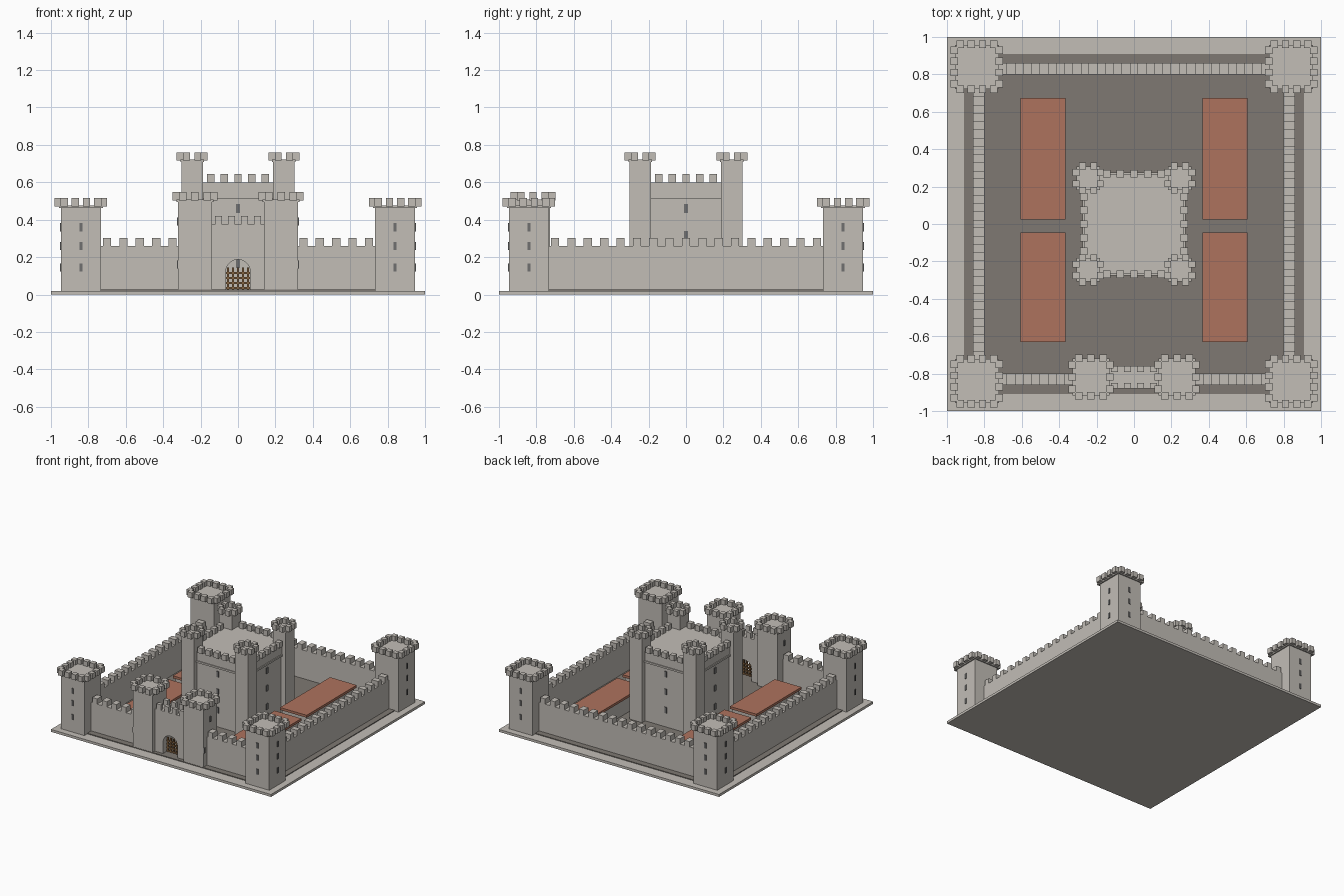
import bpy, bmesh, math
from mathutils import Matrix, Vector

if "Cube" in bpy.data.objects:
    bpy.data.objects.remove(bpy.data.objects["Cube"])


def material(name, rgb):
    m = bpy.data.materials.new(name)
    m.diffuse_color = (*rgb, 1)
    m.use_nodes = True
    m.node_tree.nodes["Principled BSDF"].inputs["Base Color"].default_value = m.diffuse_color
    return m


STONE = material("stone", (0.54, 0.51, 0.47))
FLOOR = material("courtyard", (0.21, 0.19, 0.17))
SLIT = material("slit", (0.16, 0.16, 0.16))
TILE = material("roof_tile", (0.42, 0.17, 0.11))
WOOD = material("wood", (0.22, 0.12, 0.05))


def finish(name, bm, mat):
    me = bpy.data.meshes.new(name)
    bm.to_mesh(me)
    bm.free()
    me.materials.append(mat)
    ob = bpy.data.objects.new(name, me)
    bpy.context.collection.objects.link(ob)
    return ob


def boxes(name, items, mat=STONE):
    """One object from boxes given as (x0, x1, y0, y1, z0, z1)."""
    bm = bmesh.new()
    for x0, x1, y0, y1, z0, z1 in items:
        mid = Vector(((x0 + x1) / 2, (y0 + y1) / 2, (z0 + z1) / 2))
        size = Matrix.Diagonal((x1 - x0, y1 - y0, z1 - z0, 1))
        bmesh.ops.create_cube(bm, size=1, matrix=Matrix.Translation(mid) @ size)
    return finish(name, bm, mat)


def block(x, y, hx, hy, z0, z1):
    return (x - hx, x + hx, y - hy, y + hy, z0, z1)


def merlon_ring(x, y, edge, count, step, z0, z1, h=0.02):
    out = []
    for i in range(count):
        t = (i - (count - 1) / 2) * step
        for s in (-1, 1):
            out.append(block(x + t, y + s * edge, h, h, z0, z1))
            out.append(block(x + s * edge, y + t, h, h, z0, z1))
    return out


def tower(name, x, y, half, top, cap, count, step, h=0.02):
    boxes(name, [block(x, y, half, half, 0.02, top),
                 block(x, y, cap, cap, top, top + 0.013)])
    boxes(name + "_merlons",
          merlon_ring(x, y, cap + 0.003, count, step, top + 0.008, top + 0.052, h))


# Ground
boxes("base", [block(0, 0, 1, 1, 0, 0.02)])
boxes("courtyard", [block(0, 0, 0.91, 0.91, 0.02, 0.026)], FLOOR)

# Corner towers with slits on the outward faces
slits = []
for sx in (-1, 1):
    for sy in (-1, 1):
        tower("corner_tower", sx * 0.84, sy * 0.84, 0.107, 0.463, 0.117, 4, 0.06)
        for z in (0.145, 0.26, 0.36):
            slits.append(block(sx * 0.84, sy * 0.947, 0.008, 0.006, z - 0.022, z + 0.022))
            slits.append(block(sx * 0.947, sy * 0.84, 0.006, 0.008, z - 0.022, z + 0.022))

# Curtain walls with battlements
for s in (-1, 1):
    side, cross = [block(s * 0.83, 0, 0.03, 0.75, 0.02, 0.26)], []
    if s > 0:
        cross.append(block(0, 0.83, 0.75, 0.03, 0.02, 0.26))
    else:
        cross += [block(t * 0.53, -0.83, 0.22, 0.03, 0.02, 0.26) for t in (-1, 1)]
    for i in range(17):
        t = (i - 8) * 0.0875
        side.append(block(s * 0.83, t, 0.03, 0.022, 0.26, 0.303))
        if s > 0 or abs(t) > 0.33:
            cross.append(block(t, s * 0.83, 0.022, 0.03, 0.26, 0.303))
    boxes("side_wall", side)
    boxes("back_wall" if s > 0 else "front_wall", cross)

# Gate towers
for s in (-1, 1):
    tower("gate_tower", s * 0.23, -0.818, 0.09, 0.495, 0.098, 3, 0.065)
    for z in (0.16, 0.39):
        slits.append(block(s * 0.32, -0.818 if z > 0.3 else -0.895, 0.006, 0.008, z - 0.022, z + 0.022))

# Gatehouse with an arched passage
outline = [(-0.145, 0.02), (-0.065, 0.02)]
outline += [(-0.065 * math.cos(math.pi * i / 12), 0.122 + 0.065 * math.sin(math.pi * i / 12))
            for i in range(13)]
outline += [(0.065, 0.02), (0.145, 0.02), (0.145, 0.375), (-0.145, 0.375)]
bm = bmesh.new()
face = bm.faces.new([bm.verts.new((x, -0.88, z)) for x, z in outline])
ext = bmesh.ops.extrude_face_region(bm, geom=[face])
bmesh.ops.translate(bm, vec=(0, 0.12, 0),
                    verts=[v for v in ext["geom"] if isinstance(v, bmesh.types.BMVert)])
bmesh.ops.recalc_face_normals(bm, faces=bm.faces)
finish("gatehouse", bm, STONE)
boxes("gatehouse_merlons", [block((i - 1.5) * 0.07, y, 0.019, 0.015, 0.375, 0.42)
                            for i in range(4) for y in (-0.865, -0.775)])

# Portcullis bars
bars = [block((i - 2) * 0.027, -0.83, 0.005, 0.005, 0.02, 0.145) for i in range(5)]
bars += [block(0, -0.83, 0.065, 0.006, z - 0.005, z + 0.005)
         for z in (0.035, 0.062, 0.089, 0.116)]
boxes("portcullis", bars, WOOD)

# Keep with string course, battlements and corner turrets
boxes("keep", [block(0, 0, 0.262, 0.262, 0.02, 0.51),
               block(0, 0, 0.275, 0.275, 0.51, 0.525),
               block(0, 0, 0.268, 0.268, 0.525, 0.6)])
boxes("keep_merlons", merlon_ring(0, 0, 0.268, 5, 0.073, 0.6, 0.645))
for sx in (-1, 1):
    for sy in (-1, 1):
        tower("keep_turret", sx * 0.245, sy * 0.245, 0.058, 0.708, 0.062, 2, 0.06, 0.018)
for z in (0.165, 0.315, 0.46):
    slits += [block(0, s * 0.262, 0.01, 0.006, z - 0.024, z + 0.024) for s in (-1, 1)]
    slits += [block(s * 0.262, 0, 0.006, 0.01, z - 0.024, z + 0.024) for s in (-1, 1)]
boxes("window_slits", slits, SLIT)

# Courtyard buildings with flat tiled roofs
for s in (-1, 1):
    for y, hy in ((0.348, 0.325), (-0.338, 0.292)):
        boxes("outbuilding", [block(s * 0.487, y, 0.108, hy - 0.015, 0.02, 0.155)])
        boxes("outbuilding_roof", [block(s * 0.487, y, 0.121, hy, 0.155, 0.175)], TILE)
